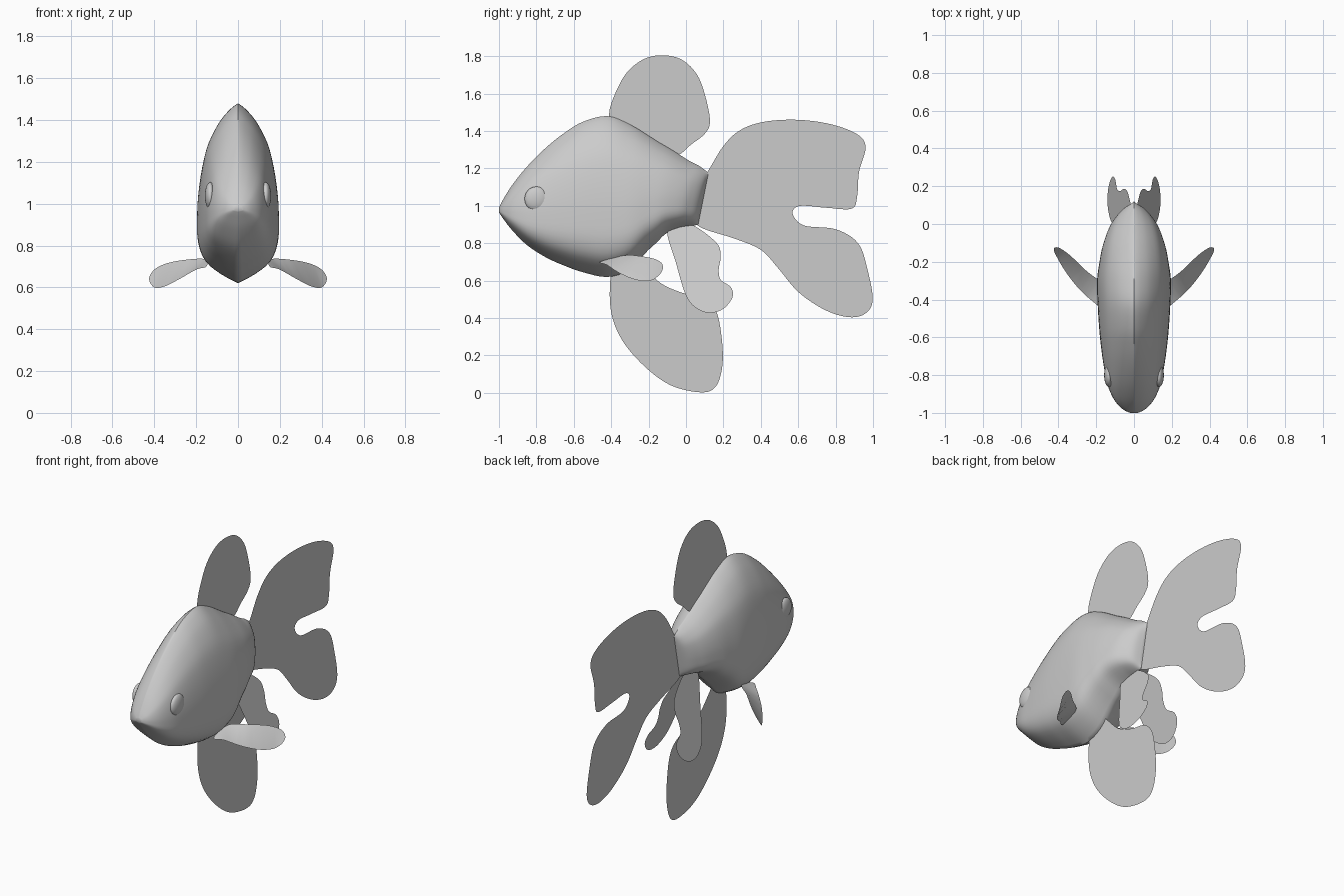
import bpy, bmesh
from mathutils import Vector

grey = bpy.data.materials.new("soft grey")
grey.diffuse_color = (0.6, 0.6, 0.6, 1)


def spline(pts, n, closed=False):
    """Catmull-Rom curve through points of any dimension."""
    c, out = len(pts), []
    for i in range(c if closed else c - 1):
        q = [pts[(i + k) % c] if closed else pts[min(max(i + k, 0), c - 1)]
             for k in (-1, 0, 1, 2)]
        for s in range(n):
            t = s / n
            out.append(tuple(0.5 * (2 * b + (d - a) * t + (2 * a - 5 * b + 4 * d - e) * t * t
                                    + (3 * b - a - 3 * d + e) * t ** 3)
                             for a, b, d, e in zip(*q)))
    if not closed:
        out.append(tuple(pts[-1]))
    return out


def finish(name, bm, angle=0.7):
    me = bpy.data.meshes.new(name)
    bm.to_mesh(me)
    bm.free()
    me.materials.append(grey)
    ob = bpy.data.objects.new(name, me)
    bpy.context.collection.objects.link(ob)
    bpy.ops.object.select_all(action='DESELECT')
    ob.select_set(True)
    bpy.context.view_layer.objects.active = ob
    bpy.ops.object.shade_smooth_by_angle(angle=angle)
    return ob


def fin(name, outline, to3d, n=6):
    """Paper-thin fin filled inside a smooth closed outline."""
    bm = bmesh.new()
    f = bm.faces.new([bm.verts.new(to3d(*p)) for p in spline(outline, n, True)])
    f.normal_update()
    bmesh.ops.triangulate(bm, faces=[f])
    return finish(name, bm)


# Body: stations of (y, top z, bottom z, half width)
stations = [(-1.0, 0.99, 0.965, 0.02), (-0.98, 1.03, 0.935, 0.06), (-0.93, 1.11, 0.87, 0.105),
            (-0.85, 1.21, 0.79, 0.14), (-0.75, 1.31, 0.725, 0.16), (-0.65, 1.39, 0.68, 0.174),
            (-0.55, 1.45, 0.645, 0.184), (-0.42, 1.48, 0.62, 0.192), (-0.3, 1.435, 0.66, 0.195),
            (-0.2, 1.375, 0.765, 0.182), (-0.1, 1.31, 0.845, 0.163), (0.0, 1.245, 0.88, 0.133),
            (0.06, 1.215, 0.89, 0.1), (0.1, 1.19, 0.895, 0.06), (0.12, 1.175, 0.9, 0.008)]
# Cross-section: (height fraction, width fraction), pointed keel and ridge
section = [(0, 0), (0.05, 0.42), (0.12, 0.8), (0.22, 0.98), (0.36, 1), (0.5, 0.97),
           (0.65, 0.88), (0.78, 0.73), (0.9, 0.45), (0.97, 0.18), (1, 0)]
half = spline(section, 3)
ring = half + [(h, -w) for h, w in half[-2:0:-1]]
bm = bmesh.new()
rows = []
for y, top, bot, w in spline(stations, 4):
    lean = 0.2 * min(max((y + 0.15) / 0.2, 0), 1)   # tail root slants forward at the bottom
    row = []
    for h, f in ring:
        z = bot + (top - bot) * h
        row.append(bm.verts.new((w * f, y + lean * (z - 1.175), z)))
    rows.append(row)
m = len(ring)
for a, b in zip(rows, rows[1:]):
    for i in range(m):
        bm.faces.new((a[i], a[(i + 1) % m], b[(i + 1) % m], b[i]))
bm.faces.new(rows[0])
bm.faces.new(rows[-1])
bmesh.ops.recalc_face_normals(bm, faces=bm.faces)
finish("body", bm, 0.9)

# Upright fins on the centre plane, outlines as (y, z)
flat = lambda y, z: (0, y, z)
fin("dorsal_fin", [(-0.38, 1.43), (-0.41, 1.5), (-0.37, 1.62), (-0.31, 1.72), (-0.22, 1.787),
                   (-0.12, 1.805), (-0.02, 1.78), (0.06, 1.7), (0.105, 1.58), (0.128, 1.45),
                   (0.1, 1.385), (0.03, 1.33), (-0.05, 1.27), (-0.15, 1.3)], flat)
fin("belly_fin", [(-0.38, 0.68), (-0.405, 0.6), (-0.4, 0.43), (-0.34, 0.28), (-0.22, 0.14),
                  (-0.08, 0.04), (0.08, 0.003), (0.16, 0.035), (0.195, 0.15), (0.19, 0.3),
                  (0.16, 0.44), (0.09, 0.51), (-0.02, 0.535), (-0.14, 0.59), (-0.24, 0.69),
                  (-0.29, 0.74)], flat)
fin("tail_fin", [(0.06, 1.1), (0.12, 1.19), (0.2, 1.32), (0.29, 1.405), (0.42, 1.45), (0.6, 1.46),
                 (0.78, 1.435), (0.92, 1.38), (0.96, 1.31), (0.925, 1.18), (0.915, 1.05),
                 (0.885, 0.985), (0.75, 0.99), (0.61, 1.0), (0.57, 0.96), (0.63, 0.895),
                 (0.8, 0.875), (0.92, 0.8), (0.97, 0.66), (0.998, 0.5), (0.96, 0.425),
                 (0.87, 0.405), (0.74, 0.445), (0.6, 0.54), (0.49, 0.67), (0.4, 0.765),
                 (0.26, 0.825), (0.07, 0.89), (0.02, 0.98)], flat)

# Paired parts on both sides
pectoral = [(0.15, -0.46, 0.7), (0.2, -0.425, 0.685), (0.28, -0.355, 0.64), (0.35, -0.27, 0.605),
            (0.4, -0.19, 0.6), (0.425, -0.135, 0.64), (0.4, -0.125, 0.685), (0.34, -0.165, 0.715),
            (0.25, -0.25, 0.732), (0.16, -0.33, 0.735)]
pelvic = [(-0.1, 0.865), (-0.055, 0.7), (0.0, 0.52), (0.06, 0.45), (0.13, 0.428), (0.2, 0.45),
          (0.248, 0.51), (0.24, 0.565), (0.185, 0.605), (0.175, 0.66), (0.185, 0.73),
          (0.165, 0.8), (0.05, 0.89), (-0.03, 0.91)]
for side, s in (("right", 1), ("left", -1)):
    fin(side + "_pectoral_fin", pectoral[::s], lambda x, y, z: (s * x, y, z))
    # pelvic fins splay outward as they hang down
    fin(side + "_pelvic_fin", pelvic[::s], lambda y, z: (s * (0.14 - 0.29 * (z - 0.43)), y, z))
    # bulging eye
    bm = bmesh.new()
    bmesh.ops.create_uvsphere(bm, u_segments=32, v_segments=16, radius=1)
    bmesh.ops.scale(bm, vec=(0.025, 0.063, 0.066), verts=bm.verts)
    bmesh.ops.translate(bm, vec=Vector((s * 0.133, -0.8, 1.037)), verts=bm.verts)
    finish(side + "_eye", bm)
